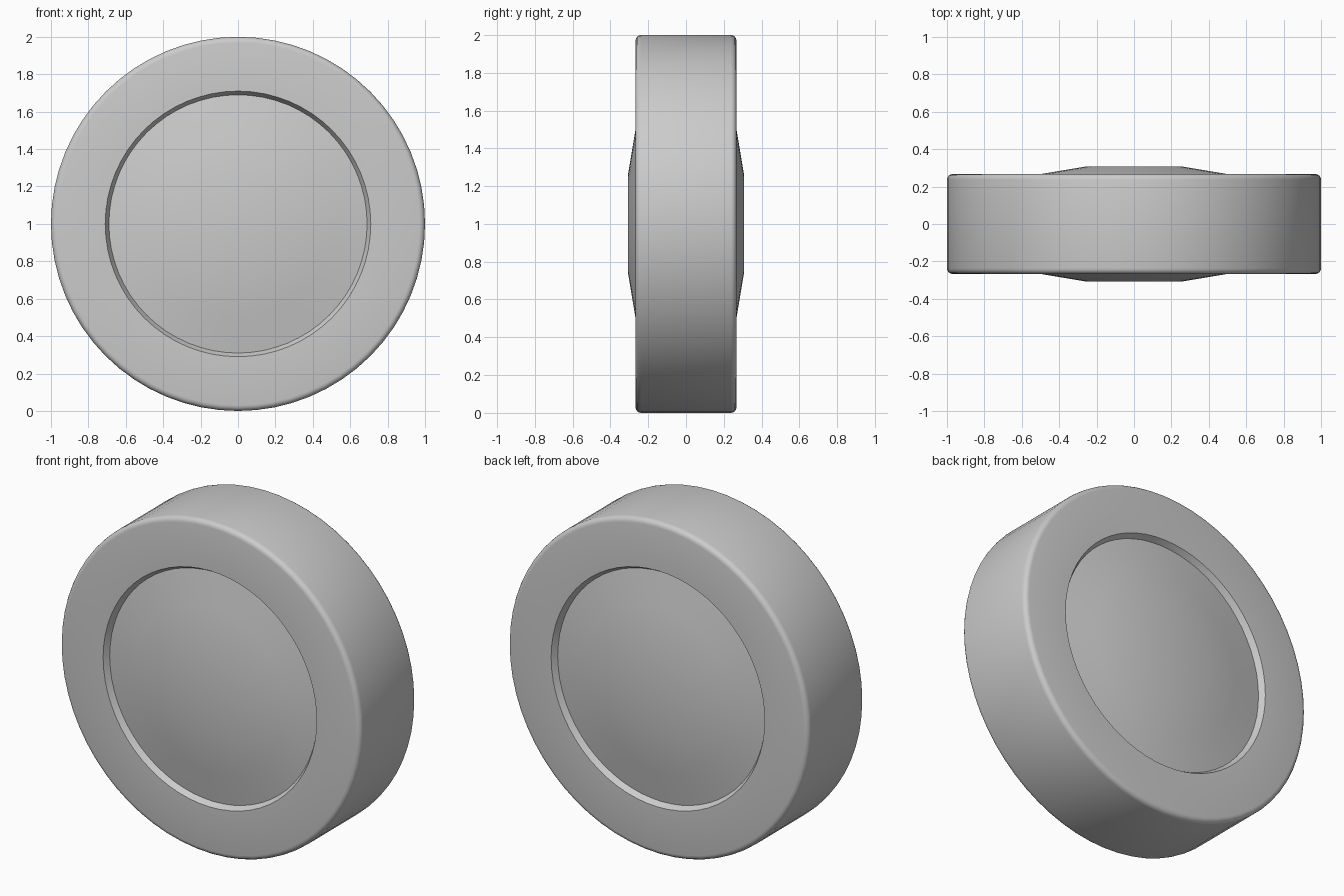
import bpy, bmesh, math

old = bpy.data.objects.get("Cube")
if old:
    bpy.data.objects.remove(old, do_unlink=True)

grey = bpy.data.materials.new("light grey")
grey.use_nodes = True
colour = (0.6, 0.6, 0.6, 1)
grey.diffuse_color = colour
grey.node_tree.nodes["Principled BSDF"].inputs["Base Color"].default_value = colour

HALF = 0.267     # half width of the tyre
BEVEL = 0.03     # rounded outer shoulder


def lathe(name, profile, segments, cap=False):
    """Turn (radius, y) points around the y axis through z = 1."""
    bm = bmesh.new()
    rings = []
    for r, y in profile:
        angles = [2 * math.pi * i / segments for i in range(segments)]
        rings.append([bm.verts.new((r * math.cos(a), y, 1 + r * math.sin(a))) for a in angles])
    for a, b in zip(rings, rings[1:]):
        for i in range(segments):
            j = (i + 1) % segments
            bm.faces.new((a[i], a[j], b[j], b[i]))
    if cap:
        bm.faces.new(rings[-1])
    bmesh.ops.recalc_face_normals(bm, faces=bm.faces)
    mesh = bpy.data.meshes.new(name)
    bm.to_mesh(mesh)
    bm.free()
    obj = bpy.data.objects.new(name, mesh)
    bpy.context.collection.objects.link(obj)
    mesh.materials.append(grey)
    bpy.ops.object.select_all(action='DESELECT')
    obj.select_set(True)
    bpy.context.view_layer.objects.active = obj
    bpy.ops.object.shade_smooth_by_angle(angle=math.radians(35))
    return obj


# Tyre: tread, rounded shoulders, flat sidewalls and bevelled inner lips
steps = 4
shoulder = []
for i in range(steps + 1):
    t = math.pi / 2 * i / steps
    shoulder.append((1 - BEVEL + BEVEL * math.sin(t), -HALF + BEVEL - BEVEL * math.cos(t)))
front = [(0.69, -0.232), (0.71, -HALF)] + shoulder
back = [(r, -y) for r, y in reversed(front)]
lathe("tyre", front + back, 64)

# Hub covers: shallow cones with a flat centre, one on each side
for side, label in ((-1, "front"), (1, "back")):
    cover = lathe(label + "_hub_cover", [(0.7, side * 0.231), (0.5, side * HALF), (0.26, side * 0.307)],
                  32, cap=True)
    # Make sure the open shell faces outward
    if cover.data.polygons[-1].normal.y * side < 0:
        cover.data.flip_normals()
